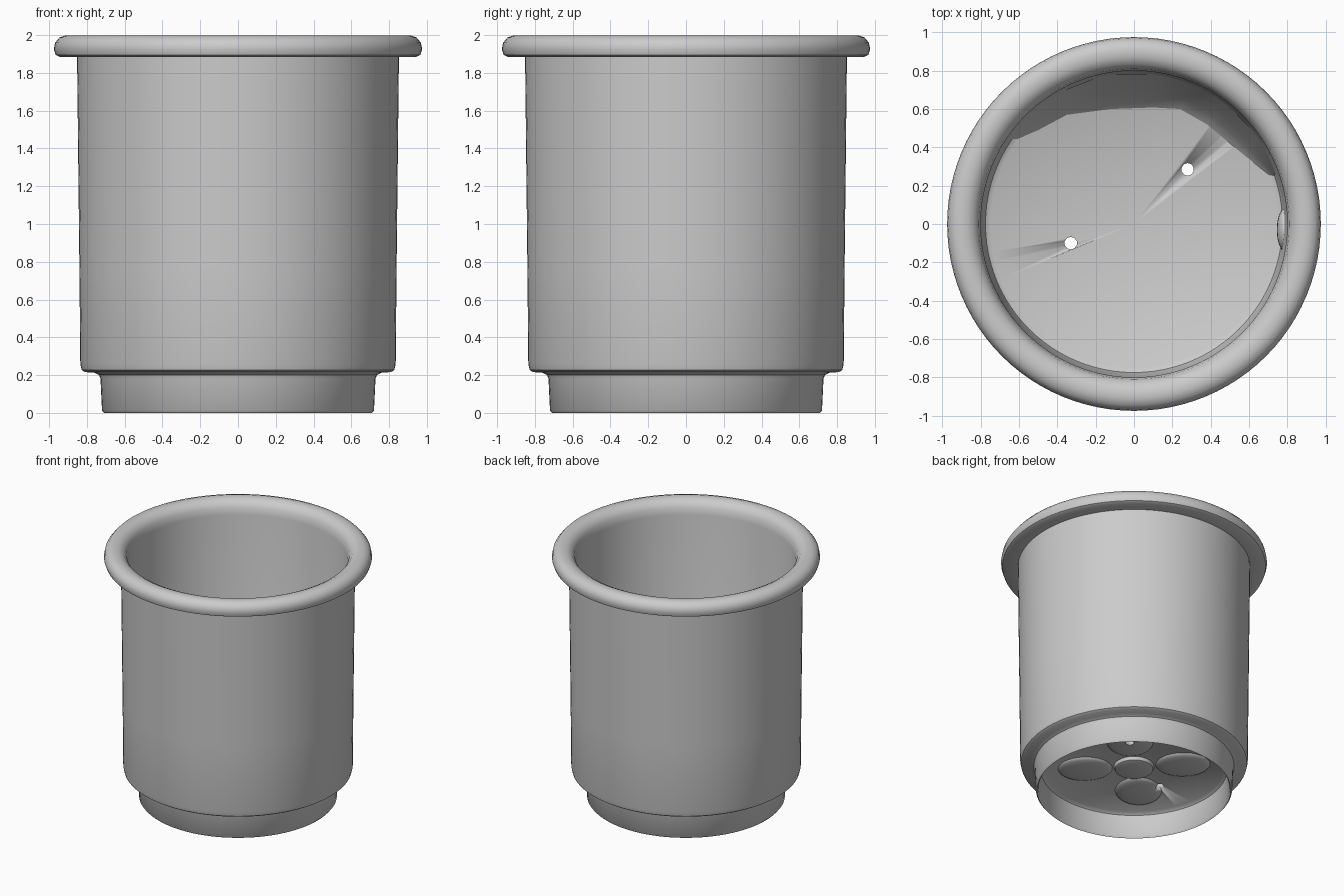
import bpy, bmesh, math
from mathutils import Vector, Matrix

cube = bpy.data.objects.get("Cube")
if cube:
    bpy.data.objects.remove(cube, do_unlink=True)

grey = bpy.data.materials.new("plain grey")
grey.use_nodes = True
GREY = (0.6, 0.6, 0.6, 1)
grey.diffuse_color = GREY
grey.node_tree.nodes["Principled BSDF"].inputs["Base Color"].default_value = GREY


def finish(name, bm, smooth=40):
    """Turn a bmesh into a smooth-shaded grey object."""
    bmesh.ops.recalc_face_normals(bm, faces=bm.faces)
    mesh = bpy.data.meshes.new(name)
    bm.to_mesh(mesh)
    bm.free()
    mesh.materials.append(grey)
    ob = bpy.data.objects.new(name, mesh)
    bpy.context.collection.objects.link(ob)
    bpy.ops.object.select_all(action='DESELECT')
    ob.select_set(True)
    bpy.context.view_layer.objects.active = ob
    bpy.ops.object.shade_smooth_by_angle(angle=math.radians(smooth))
    return ob


def lathe(name, profile, steps=96):
    """Revolve an (r, z) profile round z; r = 0 ends close on the axis."""
    bm = bmesh.new()
    verts = [bm.verts.new((r, 0, z)) for r, z in profile]
    edges = [bm.edges.new(p) for p in zip(verts, verts[1:])]
    bmesh.ops.spin(bm, geom=verts + edges, cent=(0, 0, 0), axis=(0, 0, 1),
                   angle=math.tau, steps=steps, use_merge=False)
    bmesh.ops.remove_doubles(bm, verts=bm.verts, dist=1e-4)
    return finish(name, bm)


FLOOR, UNDER = 0.25, 0.20

# Pot: recessed base, foot ring, body, rolled rim, inner wall and floor
pot = lathe("pot", [
    (0, UNDER), (0.66, UNDER), (0.685, 0.18), (0.70, 0.015), (0.71, 0.0),
    (0.72, 0.012), (0.728, 0.18), (0.735, 0.20), (0.76, 0.213), (0.81, 0.216),
    (0.828, 0.228), (0.835, 0.26), (0.84, 0.8), (0.852, 1.885),
    (0.945, 1.885), (0.965, 1.895), (0.975, 1.925), (0.968, 1.96),
    (0.945, 1.988), (0.91, 1.999), (0.87, 1.997), (0.835, 1.98),
    (0.81, 1.945), (0.80, 1.89), (0.785, 0.30), (0.775, 0.265),
    (0.75, FLOOR), (0, FLOOR)])

# Underside relief: four petals on the diagonals round a central disc
bosses = []
for i in range(4):
    bm = bmesh.new()
    ang = math.radians(45 + 90 * i)
    place = (Matrix.Rotation(ang, 4, 'Z') @ Matrix.Translation((0.36, 0, UNDER))
             @ Matrix.Diagonal((0.20, 0.17, 0.03, 1)))
    bmesh.ops.create_uvsphere(bm, u_segments=32, v_segments=12, radius=1, matrix=place)
    bosses.append(finish("base_petal_%d" % (i + 1), bm))
lathe("base_disc", [(0, 0.165), (0.11, 0.165), (0.14, 0.175), (0.15, 0.205), (0, 0.205)], 48)

# Drain holes cut through the floor and the petals
for x, y in ((0.28, 0.285), (-0.33, -0.10)):
    bm = bmesh.new()
    bmesh.ops.create_cone(bm, cap_ends=True, segments=10, radius1=0.033, radius2=0.033,
                          depth=0.5, matrix=Matrix.Translation((x, y, 0.2)))
    cutter = finish("drain_cutter", bm)
    cutter.hide_render = True
    for ob in [pot] + bosses:
        mod = ob.modifiers.new("drain", 'BOOLEAN')
        mod.operation, mod.solver, mod.object = 'DIFFERENCE', 'EXACT', cutter
        bpy.context.view_layer.objects.active = ob
        bpy.ops.object.modifier_apply(modifier=mod.name)
    bpy.data.objects.remove(cutter, do_unlink=True)

# Uneven slope where the floor climbs the back wall
toe = [(0.76, 0.23), (0.70, 0.26), (0.55, 0.38), (0.38, 0.52), (0.24, 0.60), (0.10, 0.608),
       (-0.12, 0.60), (-0.35, 0.57), (-0.50, 0.49), (-0.64, 0.43), (-0.69, 0.38)]
bm = bmesh.new()
rows = []
for x, y in toe:
    p = Vector((x, y))
    gap = 0.795 - p.length
    row = []
    for k in range(7):
        t = k / 6
        q = p.normalized() * (p.length + gap * t)
        row.append(bm.verts.new((q.x, q.y, FLOOR + 0.002 + 1.7 * gap * t ** 1.3)))
    rows.append(row)
for a, b in zip(rows, rows[1:]):
    for k in range(6):
        bm.faces.new((a[k], a[k + 1], b[k + 1], b[k]))
slope = finish("back_floor_slope", bm, 60)
if slope.data.polygons[0].normal.z < 0:
    slope.data.flip_normals()

# Small lump low on the left wall
bm = bmesh.new()
bmesh.ops.create_uvsphere(bm, u_segments=16, v_segments=10, radius=1,
                          matrix=Matrix.Translation((0.785, -0.03, 0.32))
                          @ Matrix.Diagonal((0.04, 0.11, 0.10, 1)))
finish("wall_lump", bm)
